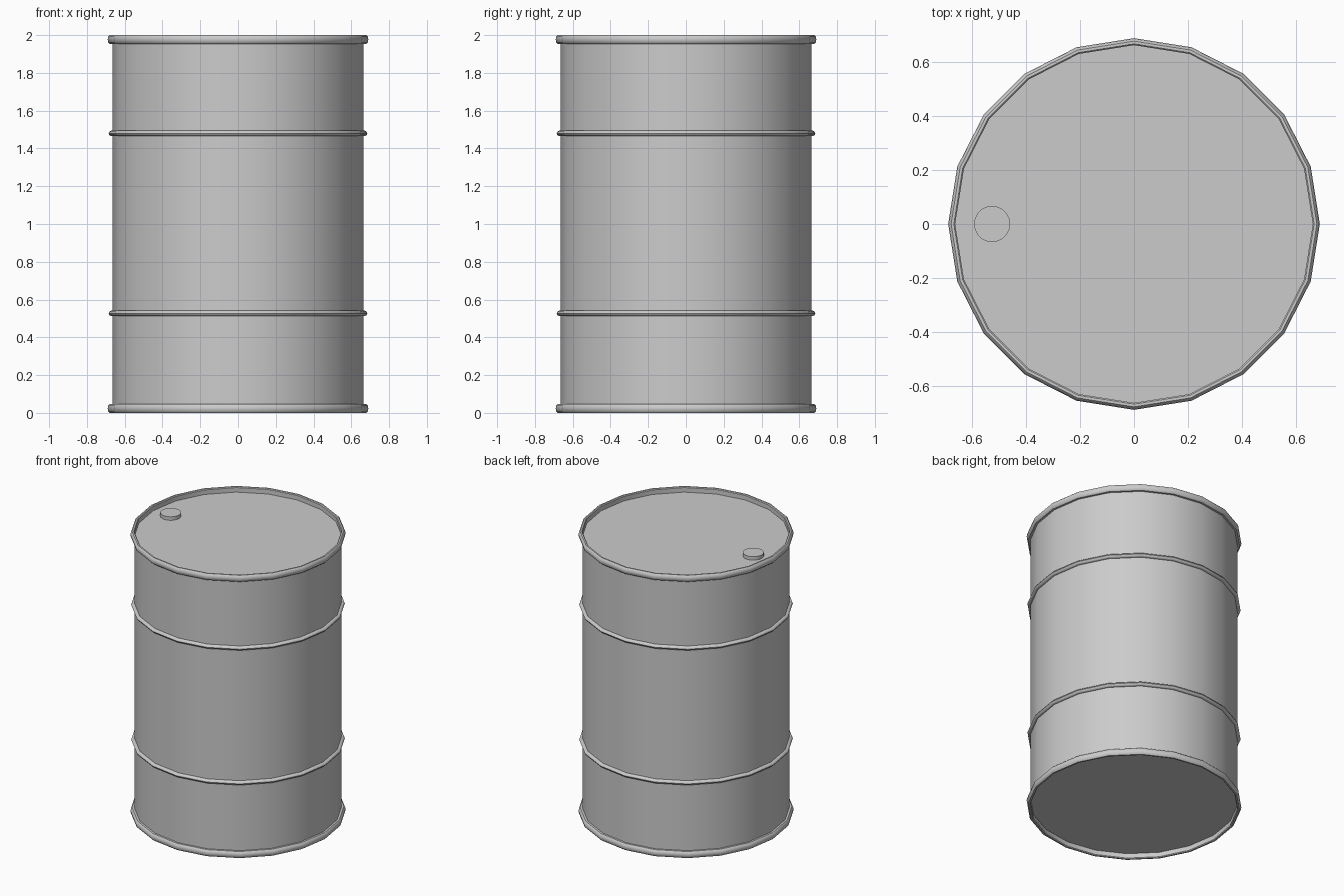
import bpy, bmesh
from math import cos, sin, tau, radians

if "Cube" in bpy.data.objects:
    bpy.data.objects.remove(bpy.data.objects["Cube"])

SIDES = 20
R = 0.665


def lathe(name, profile, sides=SIDES, closed=False, x=0.0):
    """Spin (radius, z) points round the z axis; radius 0 becomes a pole."""
    bm = bmesh.new()
    rings = []
    for r, z in profile:
        if r == 0:
            rings.append([bm.verts.new((x, 0, z))] * sides)
        else:
            rings.append([bm.verts.new((x + r * cos(tau * i / sides), r * sin(tau * i / sides), z))
                          for i in range(sides)])
    pairs = list(zip(rings, rings[1:]))
    if closed:
        pairs.append((rings[-1], rings[0]))
    for a, b in pairs:
        for i in range(sides):
            j = (i + 1) % sides
            quad = list(dict.fromkeys((a[i], a[j], b[j], b[i])))
            bm.faces.new(quad)
    bmesh.ops.recalc_face_normals(bm, faces=bm.faces)
    mesh = bpy.data.meshes.new(name)
    bm.to_mesh(mesh)
    bm.free()
    ob = bpy.data.objects.new(name, mesh)
    bpy.context.collection.objects.link(ob)
    bpy.ops.object.select_all(action='DESELECT')
    ob.select_set(True)
    bpy.context.view_layer.objects.active = ob
    bpy.ops.object.shade_smooth_by_angle(angle=radians(40))
    return ob


# Drum shell with recessed lid and base
lathe("drum_body", [(0, 0.037), (R, 0.037), (R, 1.963), (0, 1.963)])

# Rounded rims at both ends, standing proud of the lid and base
rim = [(-0.001, 0.046), (0.014, 0.046), (0.022, 0.038), (0.025, 0.023),
       (0.022, 0.008), (0.014, 0.0), (0.004, 0.0), (-0.001, 0.005)]
lathe("bottom_rim", [(R + r, z) for r, z in rim], closed=True)
lathe("top_rim", [(R + r, 2 - z) for r, z in rim], closed=True)

# Rolling hoops round the side
hoop = [(-0.005, -0.014), (0.008, -0.014), (0.016, -0.009), (0.02, 0),
        (0.016, 0.009), (0.008, 0.014), (-0.005, 0.014)]
for name, z0 in (("lower_hoop", 0.527), ("upper_hoop", 1.48)):
    lathe(name, [(R + r, z0 + z) for r, z in hoop], closed=True)

# Filler cap on the lid
lathe("filler_cap", [(0, 1.955), (0.067, 1.955), (0.067, 1.988), (0, 1.988)], x=-0.527)
